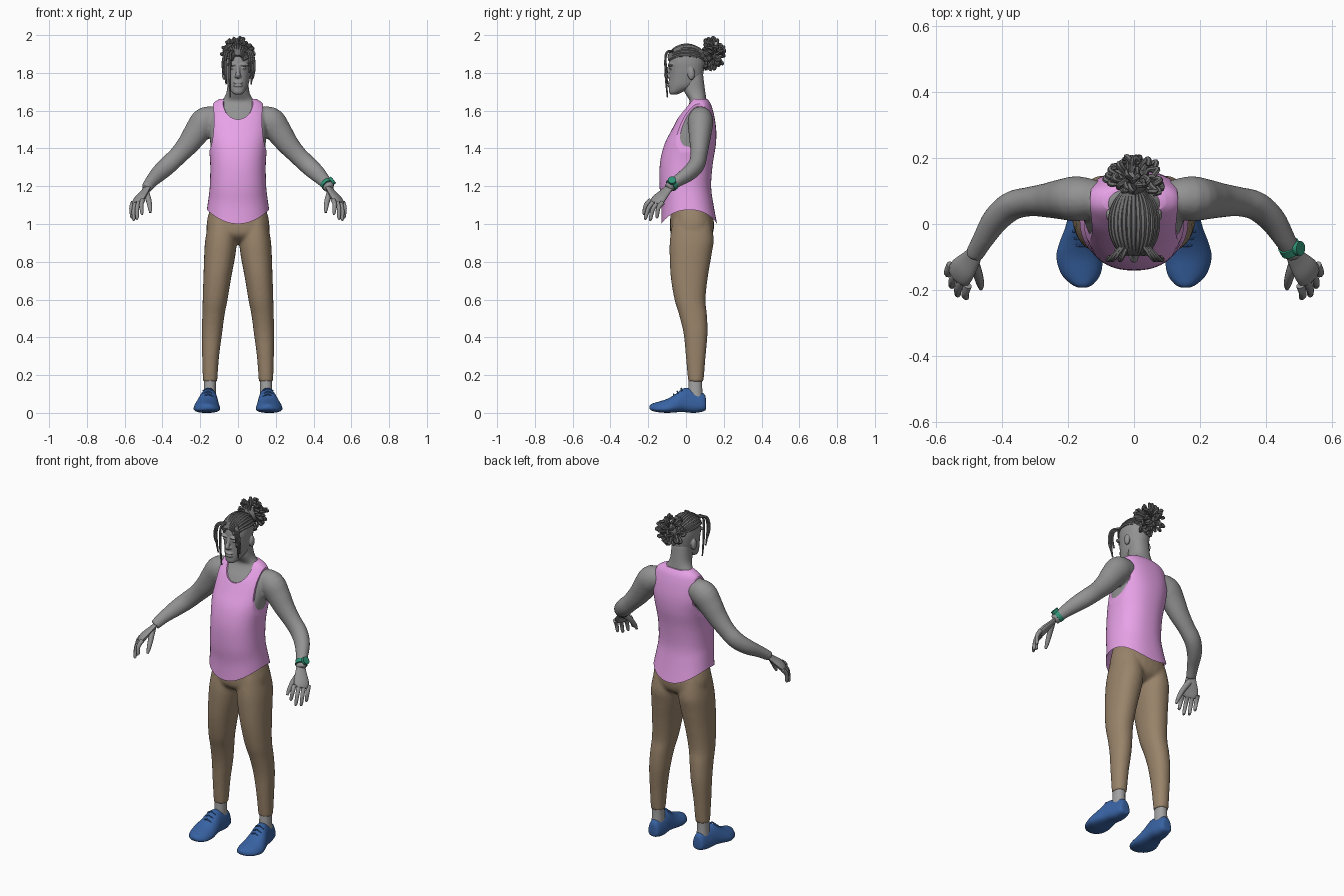
import bpy, bmesh, math, random
from mathutils import Vector, Matrix

random.seed(4)
if "Cube" in bpy.data.objects:
    bpy.data.objects.remove(bpy.data.objects["Cube"])


def material(name, r, g, b):
    m = bpy.data.materials.new(name)
    m.use_nodes = True
    m.diffuse_color = (r, g, b, 1)
    m.node_tree.nodes["Principled BSDF"].inputs["Base Color"].default_value = (r, g, b, 1)
    return m


SKIN = material("grey skin", .29, .29, .29)
HAIR = material("dark grey hair", .15, .15, .15)
PINK = material("pink cloth", .8, .36, .8)
TAN = material("tan cloth", .32, .23, .145)
BLUE = material("blue shoe", .04, .125, .37)
SOCK = material("light grey sock", .36, .36, .36)
GREEN = material("green watch", .03, .29, .18)


def smooth(rows, n=4):
    """Catmull-Rom interpolation through rows of numbers."""
    rows = [tuple(r) for r in rows]
    ext = [rows[0]] + rows + [rows[-1]]
    out = []
    for a, b, c, d in zip(ext, ext[1:], ext[2:], ext[3:]):
        for k in range(n):
            t = k / n
            out.append([q + .5 * t * (r - p + t * (2*p - 5*q + 4*r - s + t * (3*(q - r) + s - p)))
                        for p, q, r, s in zip(a, b, c, d)])
    return out + [list(rows[-1])]


def oval(n=28, power=2.0):
    def bend(v):
        return math.copysign(abs(v) ** (2 / power), v)
    angles = [2 * math.pi * i / n for i in range(n)]
    return [(bend(math.cos(a)), bend(math.sin(a))) for a in angles]


def loft(bm, rings):
    vs = [[bm.verts.new(p) for p in ring] for ring in rings]
    n = len(vs[0])
    for a, b in zip(vs, vs[1:]):
        for i in range(n):
            j = (i + 1) % n
            bm.faces.new((a[i], a[j], b[j], b[i]))
    bm.faces.new(vs[0][::-1])
    bm.faces.new(vs[-1])


def stack(bm, rows, power=2.2, s=1):
    """Horizontal sections: height, centre x, half width, front y, back y."""
    loft(bm, [[(s * cx + w * u, (f + b) / 2 + (b - f) / 2 * v, z) for u, v in oval(power=power)]
              for z, cx, w, f, b in smooth(rows)])


def tube(bm, pts, wide=(0.3, 0.2, 1), flat=1.0, sides=12, n=4):
    """Round section along a path of x, y, z, radius."""
    rows = smooth(pts, n)
    pos = [Vector(r[:3]) for r in rows]
    rings = []
    for i, r in enumerate(rows):
        t = (pos[min(i + 1, len(pos) - 1)] - pos[max(i - 1, 0)]).normalized()
        w = Vector(wide)
        w = (w - t * w.dot(t)).normalized()
        h = t.cross(w) * flat
        rings.append([pos[i] + (w * u + h * v) * r[3] for u, v in oval(sides)])
    loft(bm, rings)


def blob(bm, centre, radii):
    bmesh.ops.create_uvsphere(bm, u_segments=20, v_segments=12, radius=1,
                              matrix=Matrix.Translation(centre) @ Matrix.Diagonal((*radii, 1)))


def finish(name, bm, mat, pair=False, voxel=0):
    """Make the object, as a mirrored pair or with its overlapping shells blended if asked."""
    bmesh.ops.recalc_face_normals(bm, faces=bm.faces)
    for side in (("left_", "right_") if pair else ("",)):
        if side == "right_":
            for v in bm.verts:
                v.co.x *= -1
            bmesh.ops.reverse_faces(bm, faces=bm.faces)
        me = bpy.data.meshes.new(side + name)
        bm.to_mesh(me)
        me.materials.append(mat)
        me.shade_smooth()
        me.set_sharp_from_angle(angle=math.radians(45))
        ob = bpy.data.objects.new(side + name, me)
        bpy.context.collection.objects.link(ob)
    if voxel:
        mod = ob.modifiers.new("blend", 'REMESH')
        mod.mode, mod.voxel_size, mod.use_smooth_shade = 'VOXEL', voxel, True
        mod = ob.modifiers.new("soften", 'SMOOTH')
        mod.factor, mod.iterations = .5, 8
    bm.free()
    return ob


# Torso sections shared by the shirt and the skin below it
TORSO = [(1.0, 0, .165, -.13, .165), (1.1, 0, .156, -.13, .146), (1.2, 0, .149, -.14, .133),
         (1.32, 0, .147, -.138, .142), (1.42, 0, .156, -.115, .158), (1.5, 0, .165, -.075, .16),
         (1.57, 0, .16, -.038, .15), (1.62, 0, .143, -.003, .137), (1.645, 0, .125, .016, .126),
         (1.663, 0, .095, .03, .113)]

# Tank top with a dipping hem and a hollow underside
bm = bmesh.new()
rings = []
for z, cx, w, f, b in smooth(TORSO):
    lift = max(0, 1 - (z - 1) / .2) * .075
    rings.append([(w * u, (f + b) / 2 + (b - f) / 2 * v, z + lift * u * u)
                  for u, v in oval(48, 2.3)])
rings.insert(0, [(x * .76, y * .76, 1.14) for x, y, z in rings[0]])
loft(bm, rings)
shirt = finish("tank_top", bm, PINK)

# Neck and arm openings
cutters = []
bm = bmesh.new()
blob(bm, (0, -.02, 1.69), (.092, .12, .14))
cutters.append(finish("neck_cutter", bm, PINK))
for s in (1, -1):
    bm = bmesh.new()
    bmesh.ops.create_cone(bm, cap_ends=True, segments=48, radius1=1, radius2=1, depth=1,
                          matrix=Matrix.Translation((.2 * s, 0, 1.55))
                          @ Matrix.Diagonal((.073, 1, .22, 1)) @ Matrix.Rotation(math.pi / 2, 4, 'X'))
    cutters.append(finish("arm_cutter", bm, PINK))
bpy.context.view_layer.objects.active = shirt
for c in cutters:
    c.hide_render = True
    mod = shirt.modifiers.new("opening", 'BOOLEAN')
    mod.operation, mod.solver, mod.object = 'DIFFERENCE', 'EXACT', c
    bpy.ops.object.modifier_apply(modifier=mod.name)
    bpy.data.objects.remove(c)
shirt.data.set_sharp_from_angle(angle=math.radians(45))

# Skin of chest, neck and arms
bm = bmesh.new()
chest = [(z, 0, w - .01, f + .01, b - .01) for z, _, w, f, b in TORSO[3:8]]
stack(bm, chest + [(1.65, 0, .092, .02, .11), (1.675, 0, .07, .006, .106),
                   (1.715, 0, .058, -.014, .1), (1.8, 0, .055, -.02, .09)], 2.3)
for s in (1, -1):
    arm = [(.08, .08, 1.56, .045), (.165, .077, 1.547, .068), (.215, .075, 1.49, .062),
           (.26, .072, 1.427, .053), (.315, .068, 1.365, .045), (.37, .055, 1.312, .044),
           (.418, .014, 1.268, .04), (.458, -.048, 1.226, .031), (.486, -.097, 1.188, .026)]
    tube(bm, [(x * s, y, z, r) for x, y, z, r in arm], wide=(0, 1, 0), flat=1.12, sides=20)
finish("chest_neck_and_arms", bm, SKIN, voxel=.007)

# Head with nose, lips, brows, eyes and ears
bm = bmesh.new()
stack(bm, [(1.686, 0, .018, -.082, -.045), (1.698, 0, .034, -.09, -.02), (1.73, 0, .053, -.091, .055),
           (1.77, 0, .063, -.089, .085), (1.82, 0, .071, -.089, .096), (1.86, 0, .074, -.091, .1),
           (1.9, 0, .069, -.081, .094), (1.93, 0, .05, -.055, .07), (1.945, 0, .022, -.02, .03)], 2.15)
tube(bm, [(0, -.082, 1.845, .01), (0, -.094, 1.81, .011), (0, -.105, 1.788, .013),
          (0, -.095, 1.775, .008)], wide=(1, 0, 0))
blob(bm, (0, -.092, 1.782), (.02, .013, .01))
for z in (1.748, 1.733):
    blob(bm, (0, -.089, z), (.026, .01, .007))
for s in (1, -1):
    blob(bm, (.031 * s, -.079, 1.844), (.03, .019, .009))
    blob(bm, (.03 * s, -.078, 1.824), (.015, .012, .006))
    blob(bm, (.073 * s, .028, 1.795), (.013, .019, .033))
finish("head", bm, SKIN, voxel=.003)

# Scalp locks running from forehead to bun
bm = bmesh.new()
for i in range(13):
    a = math.radians(-66 + 11 * i)
    pts = []
    for deg in range(22, 163, 20):
        t = math.radians(deg)
        pts.append((.077 * math.sin(a) * math.sin(t), .003 - .1 * math.cos(t),
                    1.858 + .089 * math.cos(a) * math.sin(t) + random.uniform(-.002, .002), .009))
    tube(bm, pts + [(0, .12, 1.9, .008)], wide=(1, .1, .2), sides=6, n=3)
finish("scalp_locks", bm, HAIR)

# Loose locks hanging beside the face
bm = bmesh.new()
for x, end in ((-.078, 1.79), (-.066, 1.74), (-.042, 1.67), (.062, 1.8), (.073, 1.74), (.084, 1.77)):
    tube(bm, [(x * .5, -.07, 1.915, .007), (x * .85, -.1, 1.91, .007), (x, -.109, 1.87, .007),
              (x * 1.02, -.106, (1.87 + end) / 2, .007), (x * .95, -.098, end, .004)],
         wide=(1, 0, .1), sides=6)
finish("hanging_locks", bm, HAIR)

# Bun of locks fanning out from the tie and hooking over
bm = bmesh.new()
tie, core = Vector((0, .085, 1.9)), Vector((0, .13, 1.9))
blob(bm, core, (.045, .04, .04))
count = 0
while count < 60:
    d = Vector([random.gauss(0, 1) for _ in range(3)]).normalized()
    if d.y < -.4:
        continue
    count += 1
    out = Vector((d.x * .09, d.y * .09, d.z * .091)) * random.uniform(.8, 1)
    side = d.cross(Vector((random.uniform(-1, 1), .4, .6))).normalized() * .015
    path = [tie, core + out * .5 - side * .5, core + out * .9, core + out + side * .5,
            core + out * .8 + side * 1.3]
    tube(bm, [(*p, .008) for p in path], wide=(.37, .61, .7), sides=6, n=3)
finish("hair_bun", bm, HAIR)

# Hands: palm, four fingers, thumb
bm = bmesh.new()
across = Vector((.05, .062, -.012))
tube(bm, [(.48, -.088, 1.195, .025), (.497, -.112, 1.168, .033), (.518, -.138, 1.14, .042),
          (.531, -.155, 1.118, .042), (.535, -.162, 1.108, .034)], wide=across, flat=.45, sides=16)
for i, tip in enumerate(((.508, -.222, 1.058), (.534, -.214, 1.033), (.552, -.188, 1.027), (.562, -.153, 1.04))):
    root = Vector((.53, -.155, 1.12)) + across * (i - 1.5) * .34
    mid = (root + Vector(tip)) / 2 + Vector((.006, -.008, .008))
    tube(bm, [(*root, .013), (*mid, .0115), (*tip, .009), (tip[0] - .002, tip[1], tip[2] - .005, .004)],
         wide=across, sides=10)
tube(bm, [(.49, -.11, 1.172, .018), (.474, -.15, 1.13, .015), (.466, -.18, 1.088, .012),
          (.464, -.196, 1.06, .006)], wide=across, sides=10)
finish("hand", bm, SKIN, True)

# Watch on the left wrist
wrist, along = Vector((.473, -.073, 1.209)), Vector((.4, -.7, -.55)).normalized()
bm = bmesh.new()
tube(bm, [(*(wrist + along * k), .034) for k in (-.012, .012)], sides=24)
normal = Vector((.75, 0, .6))
normal = (normal - along * normal.dot(along)).normalized()
tube(bm, [(*(wrist + normal * k), .022) for k in (.026, .041)], wide=along, sides=20)
finish("watch", bm, GREEN)

# Trousers
bm = bmesh.new()
stack(bm, [(.893, 0, .06, .0, .06), (.915, 0, .13, -.05, .11), (.95, 0, .162, -.082, .142),
           (1.02, 0, .164, -.084, .147), (1.13, 0, .132, -.08, .115)], 2.3)
for s in (1, -1):
    stack(bm, [(.165, .148, .038, .011, .093), (.3, .145, .045, -.001, .104), (.42, .138, .054, -.013, .114),
               (.52, .13, .059, -.037, .111), (.6, .121, .066, -.061, .103), (.72, .109, .074, -.081, .116),
               (.84, .096, .083, -.087, .136), (.92, .09, .083, -.085, .147), (1.02, .085, .07, -.07, .13)], s=s)
finish("trousers", bm, TAN, voxel=.008)

# Socks
bm = bmesh.new()
stack(bm, [(.07, .15, .034, .01, .09), (.13, .149, .032, .012, .086), (.2, .148, .031, .016, .086)])
finish("sock", bm, SOCK, True)

# Shoes, lofted from heel to toe: y, centre x, half width, bottom, top
bm = bmesh.new()
rings = []
for y, cx, w, low, top in smooth([(.106, .148, .016, .025, .06), (.097, .148, .034, .01, .1),
                                  (.045, .15, .045, 0, .122), (-.01, .156, .052, .004, .131),
                                  (-.055, .162, .063, .003, .1), (-.1, .165, .07, 0, .074),
                                  (-.15, .161, .06, .004, .058), (-.182, .157, .034, .012, .048),
                                  (-.193, .156, .012, .022, .038)]):
    rings.append([(cx + w * u * (.95 - .25 * v), y, low + (top - low) / 2 * (1 + v))
                  for u, v in oval(28, 2.5)])
loft(bm, rings)
for y, z in ((-.022, .128), (-.042, .112), (-.062, .097)):
    tube(bm, [(.132, y, z - .012, .004), (.159, y - .004, z + .002, .004), (.186, y, z - .012, .004)], sides=6)
finish("laced_shoe", bm, BLUE, True)
